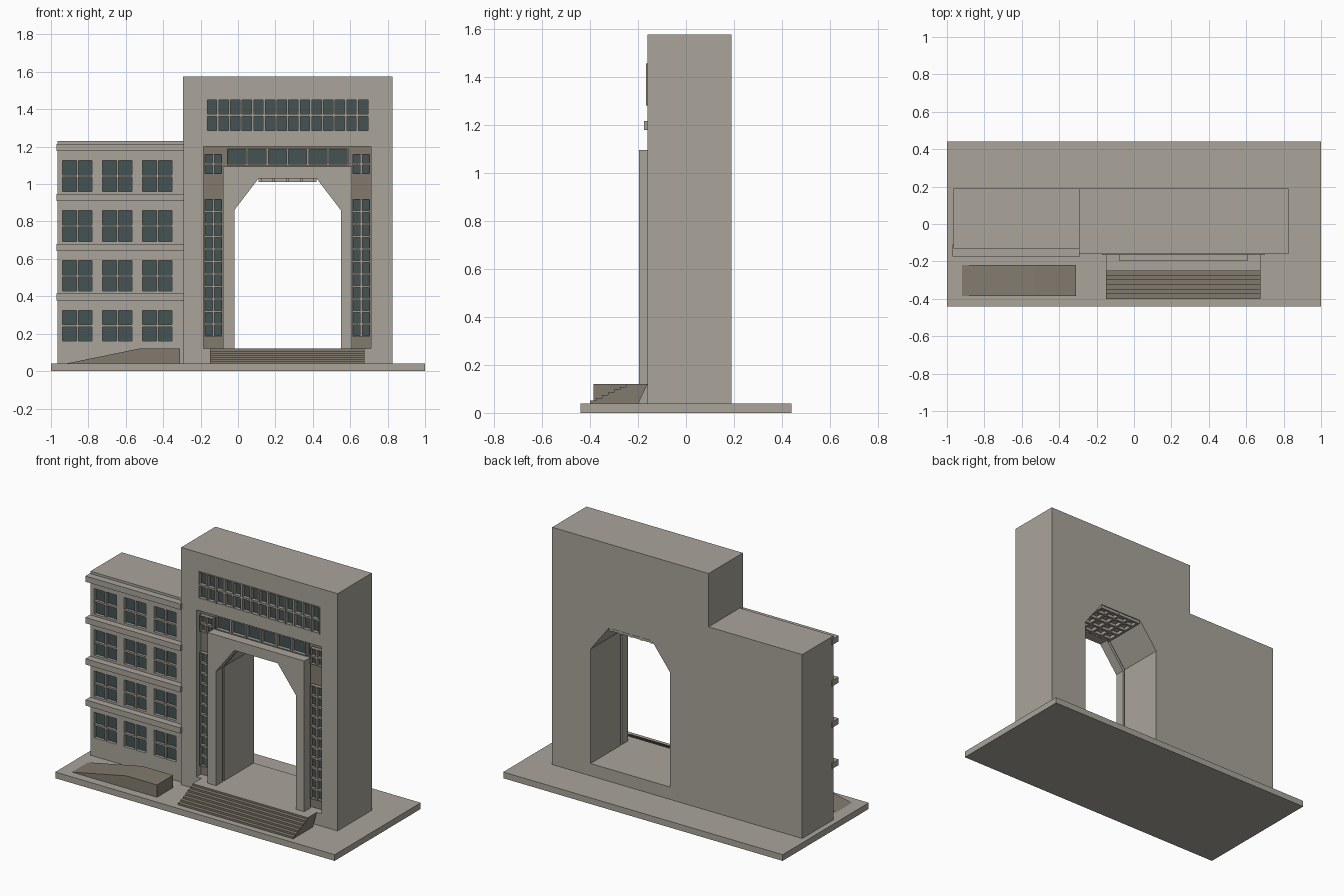
import bpy, bmesh

if "Cube" in bpy.data.objects:
    bpy.data.objects.remove(bpy.data.objects["Cube"])


def material(name, rgb):
    m = bpy.data.materials.new(name)
    m.diffuse_color = (*rgb, 1)
    m.use_nodes = True
    m.node_tree.nodes["Principled BSDF"].inputs["Base Color"].default_value = m.diffuse_color
    return m


STONE = material("pale_stone", (0.40, 0.375, 0.33))
BROWN = material("brown_stone", (0.225, 0.195, 0.157))
TRIM = material("window_trim", (0.34, 0.31, 0.265))
GLASS = material("dark_glass", (0.06, 0.086, 0.088))


def make(name, bm, *mats):
    bmesh.ops.recalc_face_normals(bm, faces=bm.faces[:])
    me = bpy.data.meshes.new(name)
    bm.to_mesh(me)
    bm.free()
    for m in mats:
        me.materials.append(m)
    ob = bpy.data.objects.new(name, me)
    bpy.context.collection.objects.link(ob)
    return ob


def add_box(bm, x0, x1, y0, y1, z0, z1):
    vs = bmesh.ops.create_cube(bm, size=1)["verts"]
    for v in vs:
        v.co.x = x0 if v.co.x < 0 else x1
        v.co.y = y0 if v.co.y < 0 else y1
        v.co.z = z0 if v.co.z < 0 else z1


def boxes(name, items, mat):
    bm = bmesh.new()
    for b in items:
        add_box(bm, *b)
    return make(name, bm, mat)


def prism(name, pts, a, b, axis, *mats):
    """Extrude a profile: (x, z) points along y, or (y, z) points along x."""
    bm = bmesh.new()
    put = (lambda p, t: (p[0], t, p[1])) if axis == "y" else (lambda p, t: (t, *p))
    lo = [bm.verts.new(put(p, a)) for p in pts]
    hi = [bm.verts.new(put(p, b)) for p in pts]
    n = len(pts)
    bm.faces.new(lo)
    bm.faces.new(hi[::-1])
    for i in range(n):
        j = (i + 1) % n
        bm.faces.new((lo[i], hi[i], hi[j], lo[j]))
    return make(name, bm, *mats)


def cut(ob, *cutters):
    for c in cutters:
        mod = ob.modifiers.new("cut", "BOOLEAN")
        mod.operation, mod.solver, mod.object = "DIFFERENCE", "EXACT", c
    bpy.context.view_layer.update()
    dg = bpy.context.evaluated_depsgraph_get()
    me = bpy.data.meshes.new_from_object(ob.evaluated_get(dg))
    ob.modifiers.clear()
    ob.data = me
    for c in cutters:
        bpy.data.objects.remove(c)


def window(x0, x1, z0, z1, cols, rows, front, back, bar, glass, trim, border=True):
    """Glass sheet with a grid of bars in front of it."""
    glass.append((x0, x1, back - 0.006, back + 0.002, z0, z1))
    h = bar / 2
    edge = 0 if border else 1
    for i in range(edge, cols + 1 - edge):
        x = x0 + (x1 - x0) * i / cols
        trim.append((max(x - h, x0), min(x + h, x1), front, back, z0, z1))
    for j in range(edge, rows + 1 - edge):
        z = z0 + (z1 - z0) * j / rows
        trim.append((x0, x1, front + 0.001, back, max(z - h, z0), min(z + h, z1)))


# Ground slab
boxes("ground_slab", [(-1, 1, -0.44, 0.44, 0, 0.04)], STONE)

# Gate tower with passage, shallow front recess and upper window pocket
ARCH = [(-0.02, 0.86), (0.11, 1.03), (0.42, 1.03), (0.55, 0.86)]
passage = [(-0.02, 0.12)] + ARCH + [(0.55, 0.12)]
RECESS_Y = -0.11
tower = boxes("gate_tower", [(-0.295, 0.825, -0.16, 0.19, 0.04, 1.575)], STONE)
cut(tower,
    prism("passage_cutter", passage, -0.3, 0.3, "y", STONE),
    boxes("recess_cutter", [(-0.185, 0.71, -0.3, RECESS_Y, 0.12, 1.20)], STONE),
    boxes("upper_cutter", [(-0.17, 0.70, -0.3, -0.135, 1.28, 1.455)], STONE))


def arch_ring(x0, x1, z0, z1):
    return ([(x0, z0), (-0.02, z0)] + ARCH +
            [(0.55, z0), (x1, z0), (x1, z1), (x0, z1)])


# Brown lining of the recess and the projecting portal
prism("recess_lining", arch_ring(-0.185, 0.71, 0.12, 1.20), RECESS_Y - 0.004, RECESS_Y + 0.001, "y", BROWN)
prism("portal_frame", arch_ring(-0.08, 0.61, 0.04, 1.095), -0.195, -0.13, "y", STONE)

# Ceiling lattice in the passage
lattice = [(x - 0.008, x + 0.008, -0.11, 0.185, 1.01, 1.031)
           for x in (0.118, 0.19, 0.265, 0.34, 0.412)]
lattice += [(0.11, 0.42, y - 0.008, y + 0.008, 1.012, 1.031)
            for y in (-0.09, -0.02, 0.05, 0.12, 0.175)]
boxes("ceiling_lattice", lattice, STONE)

# Tower windows: upper grid, band over the portal, tall side strips
glass, trim = [], []
window(-0.17, 0.70, 1.28, 1.455, 14, 2, -0.166, -0.135, 0.012, glass, trim)
window(-0.06, 0.59, 1.10, 1.19, 6, 1, -0.145, RECESS_Y - 0.004, 0.012, glass, trim)
for x0 in (-0.178, 0.613):
    window(x0, x0 + 0.092, 0.185, 0.92, 2, 11, -0.14, RECESS_Y - 0.004, 0.011, glass, trim)
    window(x0, x0 + 0.092, 1.055, 1.16, 2, 2, -0.14, RECESS_Y - 0.004, 0.011, glass, trim)
boxes("tower_glass", glass, GLASS)
boxes("tower_window_bars", trim, TRIM)

# Side wing with a grid of window pockets
wing = boxes("side_wing", [(-0.965, -0.295, -0.13, 0.19, 0.04, 1.23)], STONE)
glass, trim, pockets = [], [], []
for x in (-0.938, -0.724, -0.510):
    for z in (0.16, 0.427, 0.694, 0.96):
        pockets.append((x, x + 0.158, -0.2, -0.105, z, z + 0.165))
        window(x, x + 0.158, z, z + 0.165, 2, 2, -0.13, -0.105, 0.011, glass, trim, False)
cut(wing, boxes("wing_cutter", pockets, STONE))
boxes("wing_glass", glass, GLASS)
boxes("wing_window_bars", trim, TRIM)

# Floor ledges on the wing
boxes("wing_ledges", [(-0.97, -0.29, -0.175, -0.11, z, z + 0.037)
                      for z in (0.377, 0.643, 0.910, 1.178)], STONE)

# Entrance stairs with a paler landing
steps = 7
profile = [(-0.40, 0.04)]
for i in range(steps):
    y = -0.40 + 0.025 * i
    z = 0.04 + 0.08 * (i + 1) / steps
    profile += [(y, z), (y + 0.025, z)]
profile = profile[:-1] + [(-0.16, 0.12), (-0.198, 0.04)]
stairs = prism("entrance_stairs", profile, -0.15, 0.675, "x", BROWN, STONE)
for f in stairs.data.polygons:
    if f.normal.z > 0.9 and f.center.z > 0.115:
        f.material_index = 1

# Sloped planter in front of the wing
prism("front_ramp", [(-0.92, 0.04), (-0.31, 0.04), (-0.31, 0.12), (-0.53, 0.12)],
      -0.385, -0.22, "y", BROWN)
